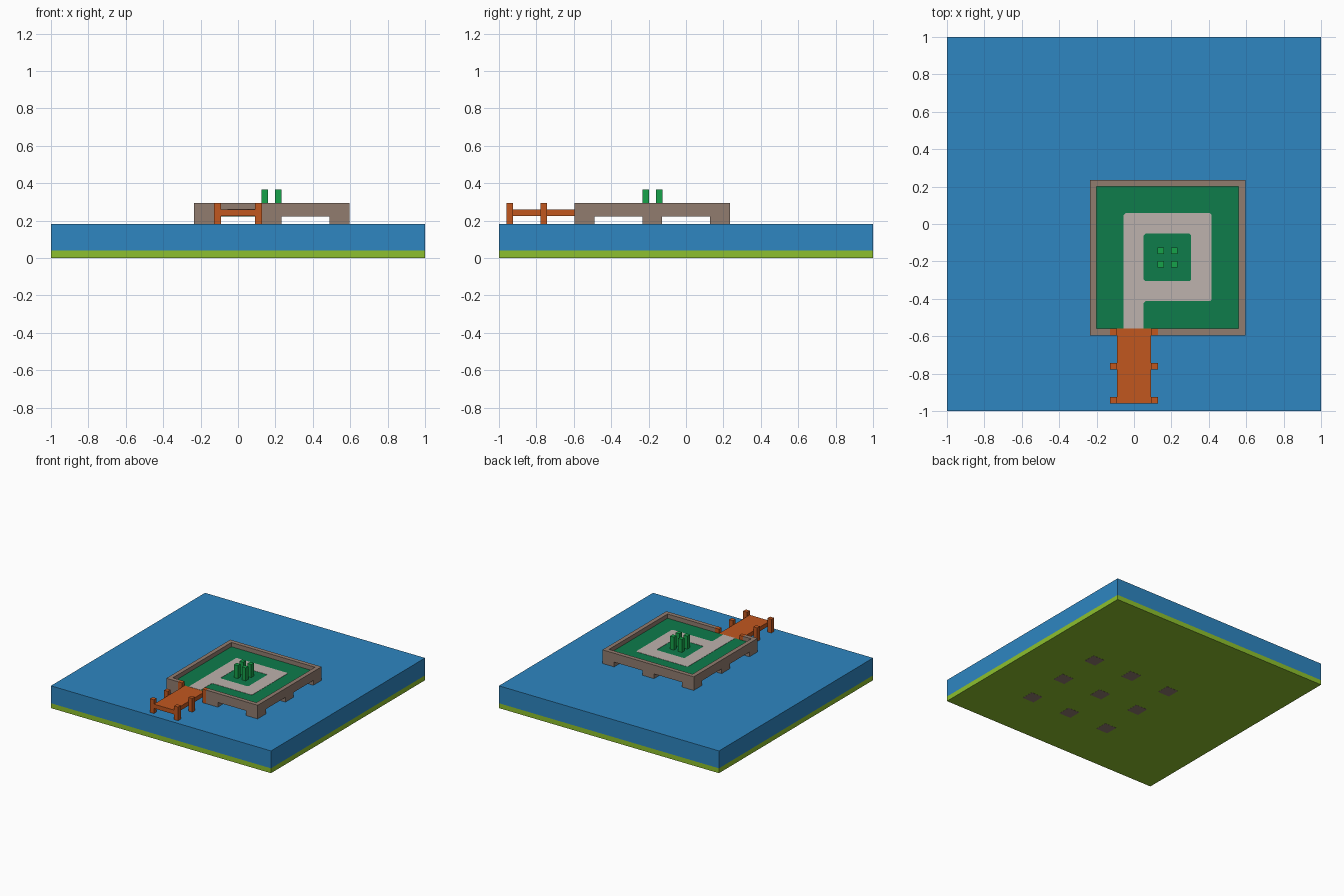
import bpy
import bmesh

if "Cube" in bpy.data.objects:
    bpy.data.objects.remove(bpy.data.objects["Cube"], do_unlink=True)


def srgb(hexcode):
    out = []
    for i in (0, 2, 4):
        c = int(hexcode[i:i + 2], 16) / 255
        out.append(c / 12.92 if c <= 0.04045 else ((c + 0.055) / 1.055) ** 2.4)
    return (*out, 1.0)


def material(name, hexcode):
    m = bpy.data.materials.new(name)
    m.use_nodes = True
    m.diffuse_color = srgb(hexcode)
    m.node_tree.nodes["Principled BSDF"].inputs["Base Color"].default_value = srgb(hexcode)
    return m


WATER = material("water blue", "2E86C1")
LIME = material("lime ground", "8DC02E")
STONE = material("brown stone", "917C6F")
GRASS = material("dark green grass", "0E7C4B")
PATH = material("pale path", "BDB2AD")
WOOD = material("orange wood", "C1571F")
PLANT = material("bright green plant", "16A24A")


def finish(name, bm, mat):
    bmesh.ops.recalc_face_normals(bm, faces=bm.faces)
    me = bpy.data.meshes.new(name)
    bm.to_mesh(me)
    bm.free()
    me.materials.append(mat)
    ob = bpy.data.objects.new(name, me)
    bpy.context.collection.objects.link(ob)
    return ob


def boxes(name, mat, *bounds):
    """One object made of boxes given as (x0, x1, y0, y1, z0, z1)."""
    bm = bmesh.new()
    for x0, x1, y0, y1, z0, z1 in bounds:
        for v in bmesh.ops.create_cube(bm, size=1)["verts"]:
            v.co = (x0 if v.co.x < 0 else x1,
                    y0 if v.co.y < 0 else y1,
                    z0 if v.co.z < 0 else z1)
    return finish(name, bm, mat)


def clipped(points, c=0.009):
    """Closed outline with each corner cut off by a short chamfer."""
    out = []
    for i, (x, y) in enumerate(points):
        for px, py in (points[i - 1], points[(i + 1) % len(points)]):
            d = abs(px - x) + abs(py - y)
            out.append((x + (px - x) * c / d, y + (py - y) * c / d))
    return out


# Base: ground sheet and water block
boxes("ground", LIME, (-1, 1, -1, 1, 0, 0.04))
boxes("water", WATER, (-1, 1, -1, 1, 0.04, 0.183))

# Island: platform centred on (C, -C), carried by a 3 x 3 grid of pillars
C, HALF, T = 0.18, 0.415, 0.035
X0, X1, Y0, Y1 = C - HALF, C + HALF, -C - HALF, -C + HALF
FLOOR, RIM, UNDER = 0.26, 0.295, 0.222
for row in range(3):
    for col in range(3):
        x, y, h = C + (col - 1) * 0.362, -C + (row - 1) * 0.362, 0.053
        boxes(f"pillar_{row}_{col}", STONE, (x - h, x + h, y - h, y + h, -0.001, UNDER))

# Rim wall, open at the front where the pier joins
PIER, POST = 0.092, 0.128
boxes("rim_wall", STONE,
      (X0, X1, Y1 - T, Y1, UNDER, RIM),
      (X0, X0 + T, Y0 + T, Y1 - T, UNDER, RIM),
      (X1 - T, X1, Y0 + T, Y1 - T, UNDER, RIM),
      (X0, -POST, Y0, Y0 + T, UNDER, RIM),
      (POST, X1, Y0, Y0 + T, UNDER, RIM))
boxes("grass_floor", GRASS, (X0 + T, X1 - T, Y0 + T, Y1 - T, UNDER, FLOOR))

# Path: a square loop with a straight stem to the pier, laid as a thin plate
outer = [(-0.055, Y0 + T), (0.052, Y0 + T), (0.052, -0.413),
         (0.415, -0.413), (0.415, 0.058), (-0.055, 0.058)]
inner = [(0.052, -0.306), (0.306, -0.306), (0.306, -0.052), (0.052, -0.052)]
bm = bmesh.new()
ends = clipped(outer)
ends[0:4] = outer[0:2]  # square end against the pier
for loop in (ends, clipped(inner)):
    vs = [bm.verts.new((x, y, FLOOR)) for x, y in loop]
    for i, v in enumerate(vs):
        bm.edges.new((vs[i - 1], v))
bmesh.ops.triangle_fill(bm, edges=bm.edges[:], use_beauty=True, normal=(0, 0, 1))
ext = bmesh.ops.extrude_face_region(bm, geom=bm.faces[:])
for v in ext["geom"]:
    if isinstance(v, bmesh.types.BMVert):
        v.co.z += 0.002
finish("path", bm, PATH)

# Plant: four upright stalks in the middle of the lawn
for i, sx in enumerate((-1, 1)):
    for j, sy in enumerate((-1, 1)):
        x, y, r = C + sx * 0.036, -C + sy * 0.036, 0.0175
        boxes(f"plant_stalk_{i}_{j}", PLANT, (x - r, x + r, y - r, y + r, FLOOR, 0.367))

# Pier: deck with three pairs of posts
boxes("pier_deck", WOOD, (-PIER, PIER, -0.96, Y0 + T, 0.225, FLOOR))
for k, y in enumerate((-0.96, -0.777, Y0)):
    boxes(f"pier_post_right_{k}", WOOD, (-POST, -PIER, y, y + T, 0.183, RIM))
    boxes(f"pier_post_left_{k}", WOOD, (PIER, POST, y, y + T, 0.183, RIM))
